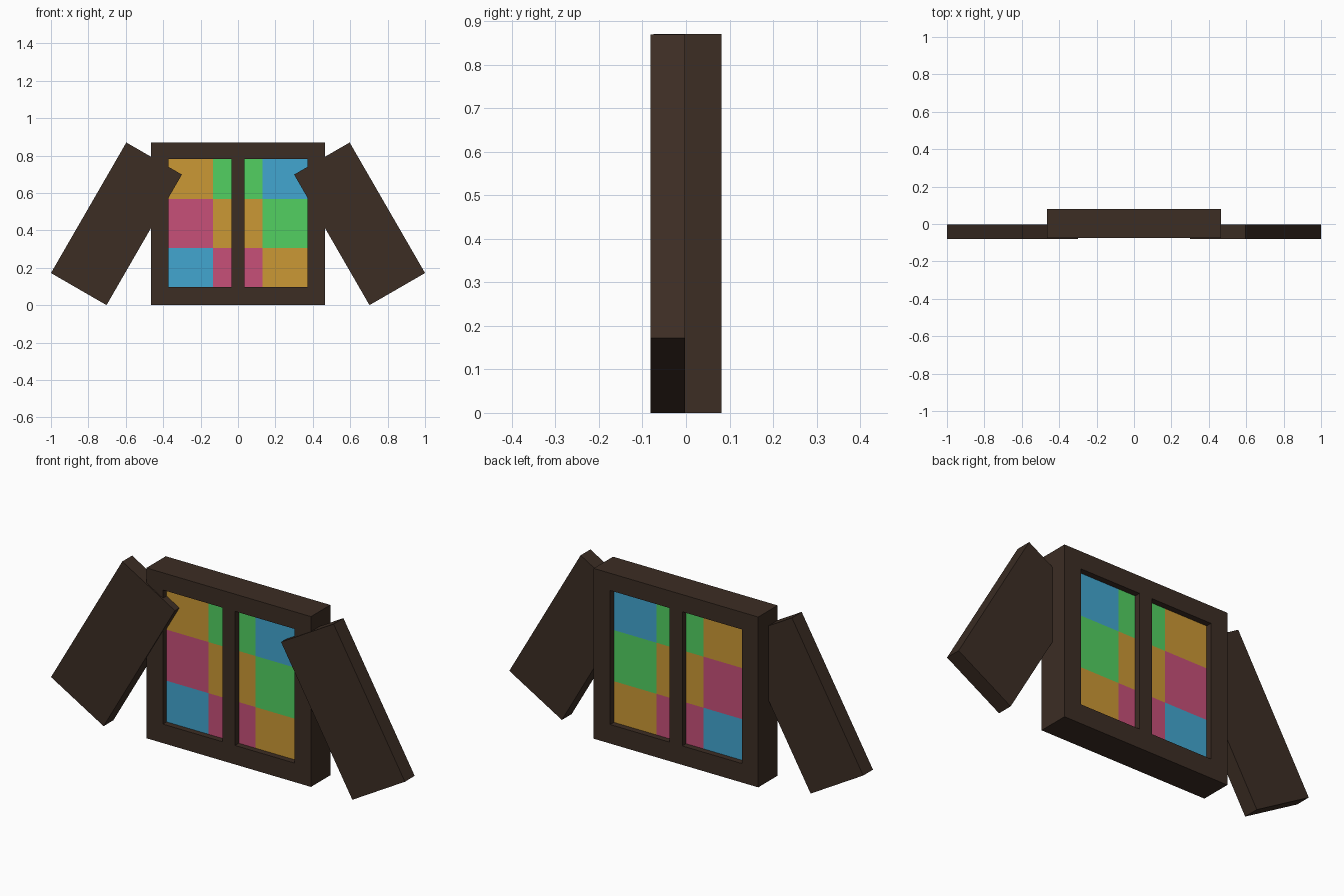
import bpy, bmesh, math
from mathutils import Matrix

if "Cube" in bpy.data.objects:
    bpy.data.objects.remove(bpy.data.objects["Cube"])


def mat(name, rgb):
    m = bpy.data.materials.new(name)
    lin = [((c / 255 + 0.055) / 1.055) ** 2.4 for c in rgb]
    m.diffuse_color = (*lin, 1)
    m.use_nodes = True
    m.node_tree.nodes["Principled BSDF"].inputs["Base Color"].default_value = m.diffuse_color
    return m


wood = mat("dark wood", (60, 45, 36))
amber = mat("amber glass", (203, 152, 53))
green = mat("green glass", (82, 208, 97))
rose = mat("rose glass", (199, 80, 121))
blue = mat("blue glass", (66, 166, 208))


def slab(name, xs, zs, y0, y1, mats, cell):
    """Solid slab on an x/z grid; cell(i, j) gives a material index or None for a hole."""
    bm = bmesh.new()
    nx, nz = len(xs) - 1, len(zs) - 1
    verts = {}

    def v(i, j, k):
        if (i, j, k) not in verts:
            verts[i, j, k] = bm.verts.new((xs[i], (y0, y1)[k], zs[j]))
        return verts[i, j, k]

    def at(i, j):
        return cell(i, j) if 0 <= i < nx and 0 <= j < nz else None

    for i in range(nx):
        for j in range(nz):
            m = at(i, j)
            if m is None:
                continue
            ring = [(i, j), (i + 1, j), (i + 1, j + 1), (i, j + 1)]
            faces = [[v(*p, 0) for p in ring], [v(*p, 1) for p in reversed(ring)]]
            for n, (di, dj) in enumerate([(0, -1), (1, 0), (0, 1), (-1, 0)]):
                if at(i + di, j + dj) is None:
                    a, b = ring[n], ring[(n + 1) % 4]
                    faces.append([v(*b, 0), v(*a, 0), v(*a, 1), v(*b, 1)])
            for f in faces:
                bm.faces.new(f).material_index = m
    bmesh.ops.recalc_face_normals(bm, faces=bm.faces)
    me = bpy.data.meshes.new(name)
    bm.to_mesh(me)
    bm.free()
    for m in mats:
        me.materials.append(m)
    ob = bpy.data.objects.new(name, me)
    bpy.context.collection.objects.link(ob)
    return ob


# Window frame with centre mullion and two openings
slab("window_frame", [-0.465, -0.372, -0.036, 0.036, 0.372, 0.465],
     [0, 0.097, 0.782, 0.87], -0.075, 0.081, [wood],
     lambda i, j: None if j == 1 and i in (1, 3) else 0)

# Stained glass: columns left to right, rows bottom to top
glass = [amber, green, rose, blue]
zs = [0.097, 0.307, 0.568, 0.782]
left = [(3, 2, 0), (2, 0, 1)]
right = [(2, 0, 1), (0, 1, 3)]
slab("left_glass", [-0.372, -0.134, -0.036], zs, -0.045, 0.051, glass,
     lambda i, j: left[i][j])
slab("right_glass", [0.036, 0.131, 0.372], zs, -0.045, 0.051, glass,
     lambda i, j: right[i][j])

# Tilted shutters
for side, name in ((1, "right_shutter"), (-1, "left_shutter")):
    s = slab(name, [-0.1715, 0.1715], [-0.403, 0.403], -0.081, -0.002, [wood],
             lambda i, j: 0)
    s.data.transform(Matrix.Translation((side * 0.65, 0, 0.435))
                     @ Matrix.Rotation(-side * math.radians(30), 4, 'Y'))
